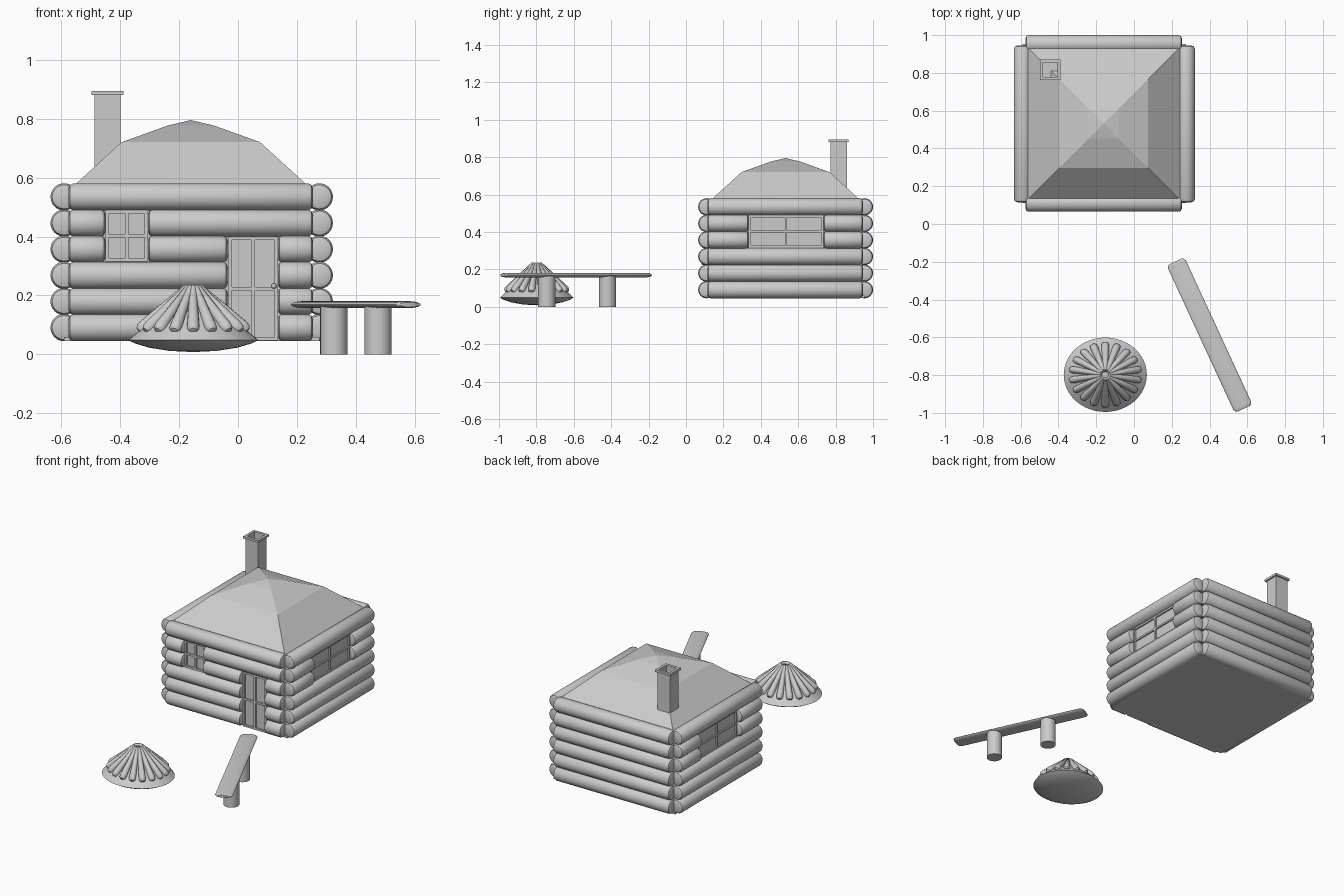
import bpy, bmesh
from math import cos, sin, pi, radians
from mathutils import Vector, Matrix

if "Cube" in bpy.data.objects:
    bpy.data.objects.remove(bpy.data.objects["Cube"])


def finish(name, bm, smooth=True):
    bmesh.ops.recalc_face_normals(bm, faces=bm.faces)
    me = bpy.data.meshes.new(name)
    bm.to_mesh(me)
    bm.free()
    ob = bpy.data.objects.new(name, me)
    bpy.context.collection.objects.link(ob)
    if smooth:
        bpy.ops.object.select_all(action='DESELECT')
        ob.select_set(True)
        bpy.context.view_layer.objects.active = ob
        bpy.ops.object.shade_smooth_by_angle(angle=radians(35))
    return ob


def lathe(bm, profile, mat, n=32):
    """Revolve (radius, height) points around local z; r = 0 makes a pole."""
    prev = None
    for r, h in profile:
        if r == 0:
            ring = [bm.verts.new(mat @ Vector((0, 0, h)))]
        else:
            ring = [bm.verts.new(mat @ Vector((r * cos(2 * pi * i / n), r * sin(2 * pi * i / n), h)))
                    for i in range(n)]
        if prev:
            for i in range(n):
                j = (i + 1) % n
                if len(prev) == 1:
                    bm.faces.new((prev[0], ring[i], ring[j]))
                elif len(ring) == 1:
                    bm.faces.new((prev[i], prev[j], ring[0]))
                else:
                    bm.faces.new((prev[i], prev[j], ring[j], ring[i]))
        prev = ring


def along(p0, p1):
    p0, d = Vector(p0), Vector(p1) - Vector(p0)
    return Matrix.Translation(p0) @ d.to_track_quat('Z', 'Y').to_matrix().to_4x4(), d.length


def log(bm, p0, p1, r=0.046):
    m, L = along(p0, p1)
    end = [(0, 0), (0.6 * r, 0), (0.88 * r, 0.005), (r, 0.016)]
    lathe(bm, end + [(a, L - h) for a, h in reversed(end)], m)


def box(bm, lo, hi):
    lo, hi = Vector(lo), Vector(hi)
    m = Matrix.Translation((lo + hi) / 2) @ Matrix.Diagonal((*(hi - lo), 1))
    bmesh.ops.create_cube(bm, size=1, matrix=m)


X0, X1, Y0, Y1 = -0.59, 0.276, 0.111, 0.954      # log centre lines
rows = [0.091 + 0.0887 * i for i in range(6)]

# log walls, with gaps for door and windows
bm = bmesh.new()
for i, z in enumerate(rows):
    spans = [[(-0.575, -0.035), (0.135, 0.254)]] * 3 + [
        [(-0.575, -0.45), (-0.305, -0.035), (0.135, 0.254)],
        [(-0.575, -0.45), (-0.305, 0.254)], [(-0.575, 0.254)]]
    for a, b in spans[i]:
        log(bm, (a, Y0, z), (b, Y0, z))
finish("front_wall_logs", bm)

bm = bmesh.new()
for z in rows:
    log(bm, (-0.575, Y1, z), (0.254, Y1, z))
finish("back_wall_logs", bm)

for side, x in (("left", X0), ("right", X1)):
    bm = bmesh.new()
    for i, z in enumerate(rows):
        for a, b in ([(0.115, 0.335), (0.735, 0.945)] if i in (3, 4) else [(0.115, 0.945)]):
            log(bm, (x, a, z), (x, b, z))
    finish(side + "_wall_logs", bm)

# floor
bm = bmesh.new()
box(bm, (X0, Y0, 0.046), (X1, Y1, 0.06))
finish("floor", bm, False)


def panel(name, u0, u1, z0, z1, mat):
    """Flat pane with a raised 2 x 2 grid, facing local -y."""
    bm = bmesh.new()
    t = 0.006
    box(bm, (u0 - 0.015, 0, z0 - 0.015 * (z0 > 0.1)), (u1 + 0.015, 0.012, z1 + 0.015))
    for u in (u0 + t, (u0 + u1) / 2, u1 - t):
        box(bm, (u - t, -0.01, z0), (u + t, 0.005, z1))
    for z in (z0 + t, (z0 + z1) / 2, z1 - t):
        box(bm, (u0, -0.009, z - t), (u1, 0.005, z + t))
    bm.transform(mat)
    finish(name, bm, False)


T = Matrix.Translation
panel("front_window", -0.45, -0.305, 0.315, 0.49, T((0, Y0, 0)))
panel("right_window", 0.335, 0.735, 0.315, 0.49, T((X1, 0, 0)) @ Matrix.Rotation(pi / 2, 4, 'Z'))
panel("left_window", -0.735, -0.335, 0.315, 0.49, T((X0, 0, 0)) @ Matrix.Rotation(-pi / 2, 4, 'Z'))
panel("door", -0.033, 0.135, 0.047, 0.40, T((0, Y0 - 0.005, 0)))
bm = bmesh.new()
bmesh.ops.create_uvsphere(bm, u_segments=16, v_segments=10, radius=0.009,
                          matrix=T((0.122, Y0 - 0.02, 0.232)))
finish("door_knob", bm)

# hipped roof in three slopes
bm = bmesh.new()
s = 2 ** 0.5
lathe(bm, [(0, 0.565), (0.405 * s, 0.565), (0.235 * s, 0.72), (0.08 * s, 0.776), (0, 0.795)],
      T((-0.16, 0.532, 0)) @ Matrix.Rotation(pi / 4, 4, 'Z'), 4)
finish("roof", bm, False)

# hollow chimney with cap
bm = bmesh.new()
lathe(bm, [(a * s, z) for a, z in ((0.044, 0.57), (0.044, 0.88), (0.054, 0.88), (0.054, 0.894),
                                   (0.038, 0.894), (0.038, 0.68))] + [(0, 0.68)],
      T((-0.443, 0.816, 0)) @ Matrix.Rotation(pi / 4, 4, 'Z'), 4)
finish("chimney", bm, False)

# fire pit mound with leaning logs
pit = T((-0.152, -0.798, 0)) @ Matrix.Diagonal((1, 0.895, 1, 1))
bm = bmesh.new()
lathe(bm, [(0, 0.008), (0.08, 0.012), (0.15, 0.023), (0.20, 0.038), (0.22, 0.049),
           (0.212, 0.056), (0.03, 0.21), (0, 0.212)], pit, 48)
finish("fire_mound", bm)

bm = bmesh.new()
N = 18
for i in range(N):
    a = 2 * pi * (i + 0.5) / N
    m, L = along((0.188 * cos(a), 0.188 * sin(a), 0.079), (0.022 * cos(a), 0.022 * sin(a), 0.23))
    lathe(bm, [(0, 0), (0.012, 0.002), (0.019, 0.01), (0.021, 0.025), (0.011, L - 0.004),
               (0.008, L), (0, L)], pit @ m, 14)
finish("fire_logs", bm)

# bench: flattened log on two stumps
bm = bmesh.new()
m, L = along((-0.43, 0, 0), (0.43, 0, 0))
lathe(bm, [(0, 0), (0.035, 0), (0.046, 0.005), (0.052, 0.018), (0.052, L - 0.018),
           (0.046, L - 0.005), (0.035, L), (0, L)], m)
bm.transform(T((0.4, -0.588, 0.169)) @ Matrix.Rotation(radians(-65.2), 4, 'Z')
             @ Matrix.Diagonal((1, 1, 0.23, 1)))
finish("bench_seat", bm)
for name, x, y in (("bench_back_leg", 0.325, -0.42), ("bench_front_leg", 0.475, -0.745)):
    bm = bmesh.new()
    lathe(bm, [(0, 0), (0.046, 0), (0.046, 0.165), (0, 0.165)], T((x, y, 0)))
    finish(name, bm)
